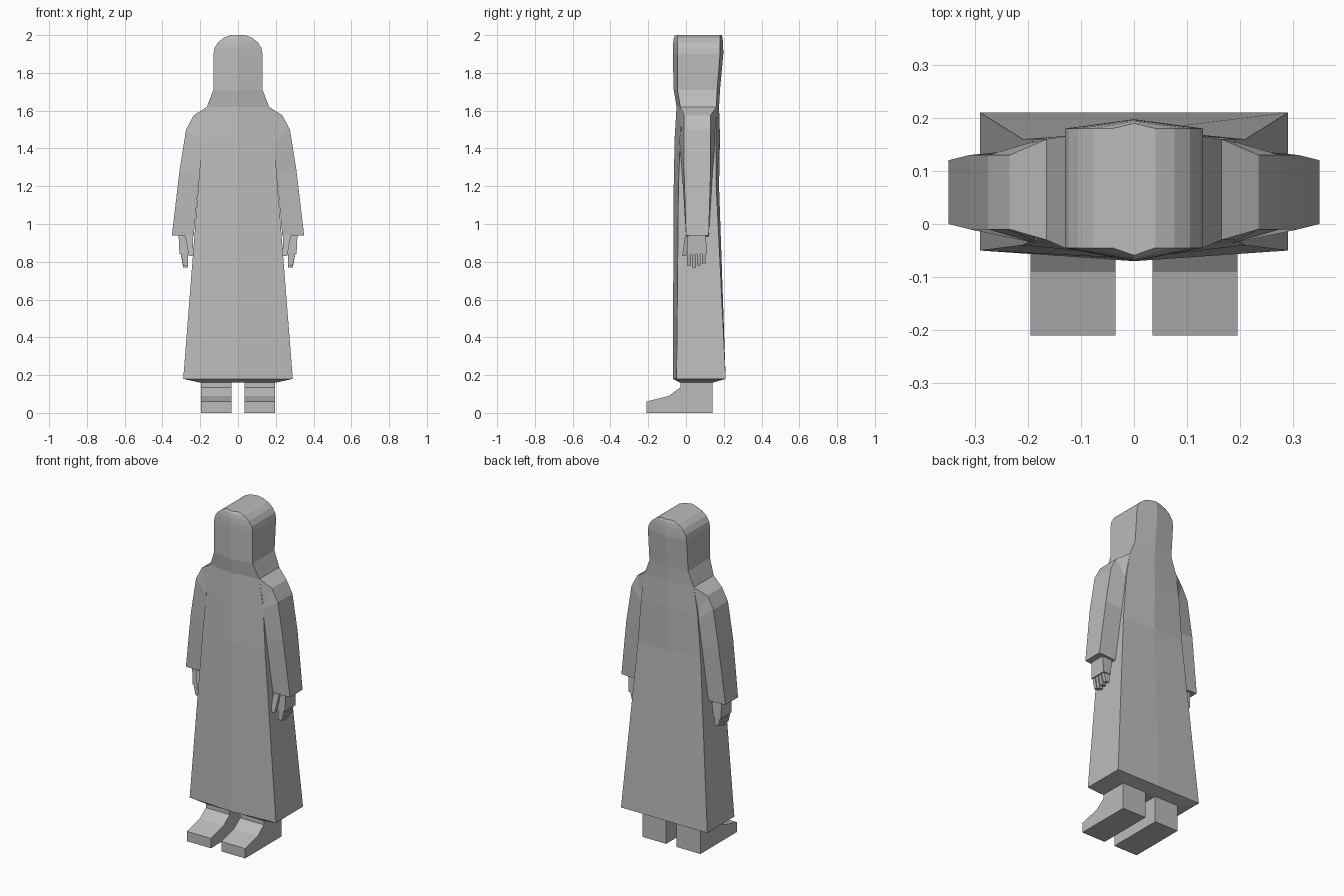
import bpy, bmesh
from math import sin, cos, pi

default_cube = bpy.data.objects.get("Cube")
if default_cube:
    bpy.data.objects.remove(default_cube, do_unlink=True)

grey = bpy.data.materials.new("plain grey")
grey.use_nodes = True
shade = (0.5, 0.5, 0.5, 1)
grey.diffuse_color = shade
grey.node_tree.nodes["Principled BSDF"].inputs["Base Color"].default_value = shade


def loft(name, rings):
    """Skin a list of equally long point rings and cap both ends."""
    bm = bmesh.new()
    loops = [[bm.verts.new(point) for point in ring] for ring in rings]
    for lower, upper in zip(loops, loops[1:]):
        for i in range(len(lower)):
            bm.faces.new((lower[i - 1], lower[i], upper[i], upper[i - 1]))
    bm.faces.new(loops[0])
    bm.faces.new(loops[-1])
    bmesh.ops.recalc_face_normals(bm, faces=bm.faces)
    mesh = bpy.data.meshes.new(name)
    bm.to_mesh(mesh)
    bm.free()
    mesh.materials.append(grey)
    obj = bpy.data.objects.new(name, mesh)
    bpy.context.collection.objects.link(obj)


def mirrored_loft(name, rings):
    """Build a left part and its mirrored right twin."""
    for label, side in (("left_", 1), ("right_", -1)):
        loft(label + name, [[(side * x, y, z) for x, y, z in ring] for ring in rings])


def ridged_ring(z, width, front, back, front_ridge, back_ridge):
    """Six-sided section with a ridge down the middle of the front and back."""
    return [(-width, front, z), (0, front - front_ridge, z), (width, front, z),
            (width, back, z), (0, back + back_ridge, z), (-width, back, z)]


def slab(z, inner, outer, front, back):
    """Level rectangular section."""
    return [(inner, front, z), (outer, front, z), (outer, back, z), (inner, back, z)]


# Robe: tucked underside, flared skirt, shoulders and neck
robe = [
    ridged_ring(0.16, 0.2, -0.03, 0.14, 0, 0),
    ridged_ring(0.18, 0.29, -0.05, 0.21, 0.02, 0),
    ridged_ring(1.2, 0.21, -0.04, 0.16, 0.025, 0.015),
    ridged_ring(1.46, 0.19, -0.03, 0.16, 0.03, 0.02),
    ridged_ring(1.62, 0.165, -0.03, 0.16, 0.02, 0.015),
    ridged_ring(1.71, 0.13, -0.045, 0.165, 0.02, 0.015),
]

# Hood: round arch whose ridges fade out towards the crown
arch_steps = 5
for step in range(arch_steps):
    angle = step / arch_steps * pi / 2
    ridge = 0.025 * cos(angle) ** 0.5
    robe.append(ridged_ring(1.9 + 0.1 * sin(angle) / sin(0.4 * pi), 0.13 * cos(angle),
                            -0.045, 0.18, ridge, ridge * 0.7))
loft("hooded_robe", robe)


def sleeve_ring(outer, top, inner, bottom, flare):
    """Sleeve section; flare widens the inner edge to meet the robe."""
    front, back = -0.01, 0.13
    return [(outer, front, top), (outer, back, top),
            (inner, back + flare, bottom), (inner, front - flare, bottom)]


# Sleeves, from the shoulder down to the cuff
mirrored_loft("sleeve", [
    slab(1.62, 0.15, 0.165, -0.03, 0.16)[1:3] + [(0.18, 0.16, 1.45), (0.18, -0.03, 1.45)],
    sleeve_ring(0.235, 1.575, 0.185, 1.45, 0.025),
    sleeve_ring(0.275, 1.5, 0.19, 1.44, 0.025),
    sleeve_ring(0.31, 1.28, 0.205, 1.26, 0.01),
    [(0.35, 0, 0.94), (0.35, 0.12, 0.94), (0.235, 0.12, 0.935), (0.235, 0, 0.935)],
])

# Hands: palm, thumb and four fingers
mirrored_loft("palm", [slab(0.95, 0.245, 0.315, 0.01, 0.105),
                       slab(0.84, 0.26, 0.31, 0.005, 0.11)])
mirrored_loft("thumb", [slab(0.94, 0.24, 0.28, -0.005, 0.02),
                        slab(0.83, 0.235, 0.26, -0.02, 0)])
finger_names = ("index_finger", "middle_finger", "ring_finger", "little_finger")
for i, finger in enumerate(finger_names):
    front = 0.006 + i * 0.026
    back = front + 0.02
    tip = 0.77 + 0.01 * abs(i - 1)
    mirrored_loft(finger, [slab(0.85, 0.265, 0.305, front, back),
                           slab(tip, 0.265, 0.29, front, back)])

# Feet: shoe and ankle as one outline in y and z, extruded sideways
toe, heel, ankle, top = -0.21, 0.14, -0.03, 0.19
foot_outline = [(toe, 0), (heel, 0), (heel, top), (ankle, top),
                (ankle, 0.135), (-0.09, 0.09), (toe, 0.06)]
mirrored_loft("foot", [[(x, y, z) for y, z in foot_outline] for x in (0.035, 0.195)])
